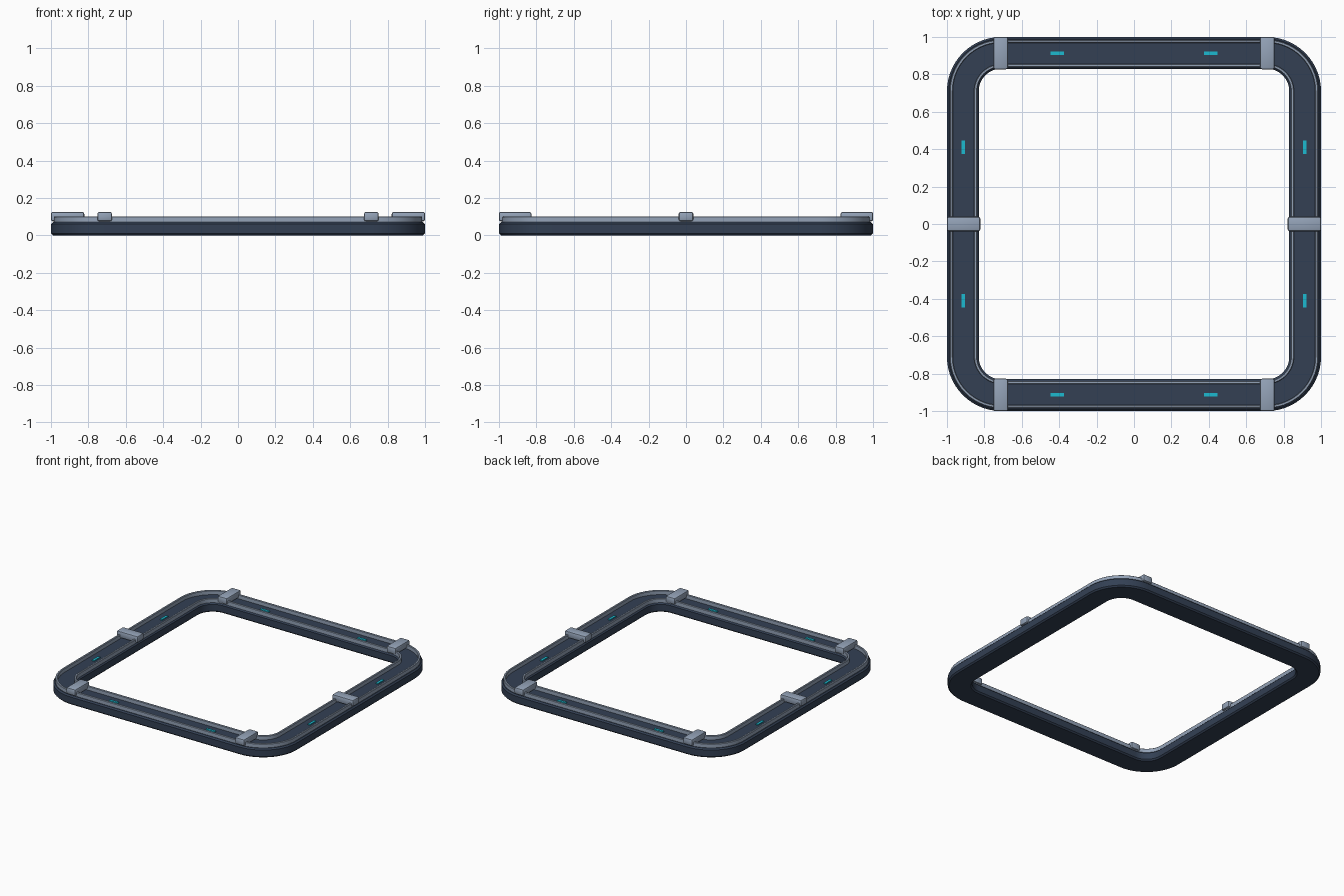
import bpy, bmesh, math

if "Cube" in bpy.data.objects:
    bpy.data.objects.remove(bpy.data.objects["Cube"])


def material(name, rgb):
    m = bpy.data.materials.new(name)
    lin = [(c / 255 / 12.92) if c < 10 else ((c / 255 + 0.055) / 1.055) ** 2.4 for c in rgb]
    m.diffuse_color = (*lin, 1)
    m.use_nodes = True
    m.node_tree.nodes["Principled BSDF"].inputs["Base Color"].default_value = m.diffuse_color
    return m


SLATE = material("dark slate", (51, 64, 84))
STEEL = material("light steel", (148, 163, 184))
CYAN = material("cyan light", (28, 186, 208))

CORNER = 0.71   # centre of every corner arc, shared by all loops
STEPS = 14      # segments per corner


def finish(name, bm, mat):
    bmesh.ops.recalc_face_normals(bm, faces=bm.faces)
    mesh = bpy.data.meshes.new(name)
    bm.to_mesh(mesh)
    bm.free()
    mesh.materials.append(mat)
    ob = bpy.data.objects.new(name, mesh)
    bpy.context.collection.objects.link(ob)
    bpy.ops.object.select_all(action='DESELECT')
    ob.select_set(True)
    bpy.context.view_layer.objects.active = ob
    bpy.ops.object.shade_smooth_by_angle(angle=math.radians(30))
    return ob


def ring(name, profile, mat):
    """Sweep a closed (half width, z) profile round a rounded square."""
    bm = bmesh.new()
    sections = []
    for q, (sx, sy) in enumerate([(1, 1), (-1, 1), (-1, -1), (1, -1)]):
        for i in range(STEPS + 1):
            a = (q + i / STEPS) * math.pi / 2
            sections.append([bm.verts.new((sx * CORNER + (h - CORNER) * math.cos(a),
                                           sy * CORNER + (h - CORNER) * math.sin(a), z))
                             for h, z in profile])
    n = len(profile)
    for i, s in enumerate(sections):
        t = sections[(i + 1) % len(sections)]
        for j in range(n):
            k = (j + 1) % n
            bm.faces.new((s[j], t[j], t[k], s[k]))
    return finish(name, bm, mat)


def chamfered(h0, h1, z0, z1, c):
    return [(h0 + c, z0), (h1 - c, z0), (h1, z0 + c), (h1, z1 - c),
            (h1 - c, z1), (h0 + c, z1), (h0, z1 - c), (h0, z0 + c)]


def box(name, centre, size, mat, bevel=0):
    bm = bmesh.new()
    bmesh.ops.create_cube(bm, size=1)
    for v in bm.verts:
        v.co = [c + p * s for c, p, s in zip(centre, v.co, size)]
    if bevel:
        bmesh.ops.bevel(bm, geom=bm.edges[:], offset=bevel, segments=2,
                        profile=0.5, affect='EDGES')
    return finish(name, bm, mat)


# Main track and its two guide rails
ring("track_base", chamfered(0.83, 1.0, 0.0, 0.07, 0.01), SLATE)
ring("outer_rail", chamfered(0.969, 0.985, 0.06, 0.1, 0.003), STEEL)
ring("inner_rail", chamfered(0.839, 0.855, 0.06, 0.1, 0.003), STEEL)

# Joint clamps over the track
for sx in (-1, 1):
    box("side_clamp", (sx * 0.911, 0, 0.1), (0.178, 0.078, 0.05), STEEL, 0.01)
    for sy in (-1, 1):
        box("corner_clamp", (sx * 0.713, sy * 0.914, 0.1), (0.078, 0.174, 0.05), STEEL, 0.01)

# Marker lights on the deck
for a in (-0.41, 0.41):
    for s in (-1, 1):
        box("marker_light", (a, s * 0.912, 0.073), (0.074, 0.019, 0.008), CYAN)
        box("marker_light", (s * 0.912, a, 0.073), (0.019, 0.074, 0.008), CYAN)
